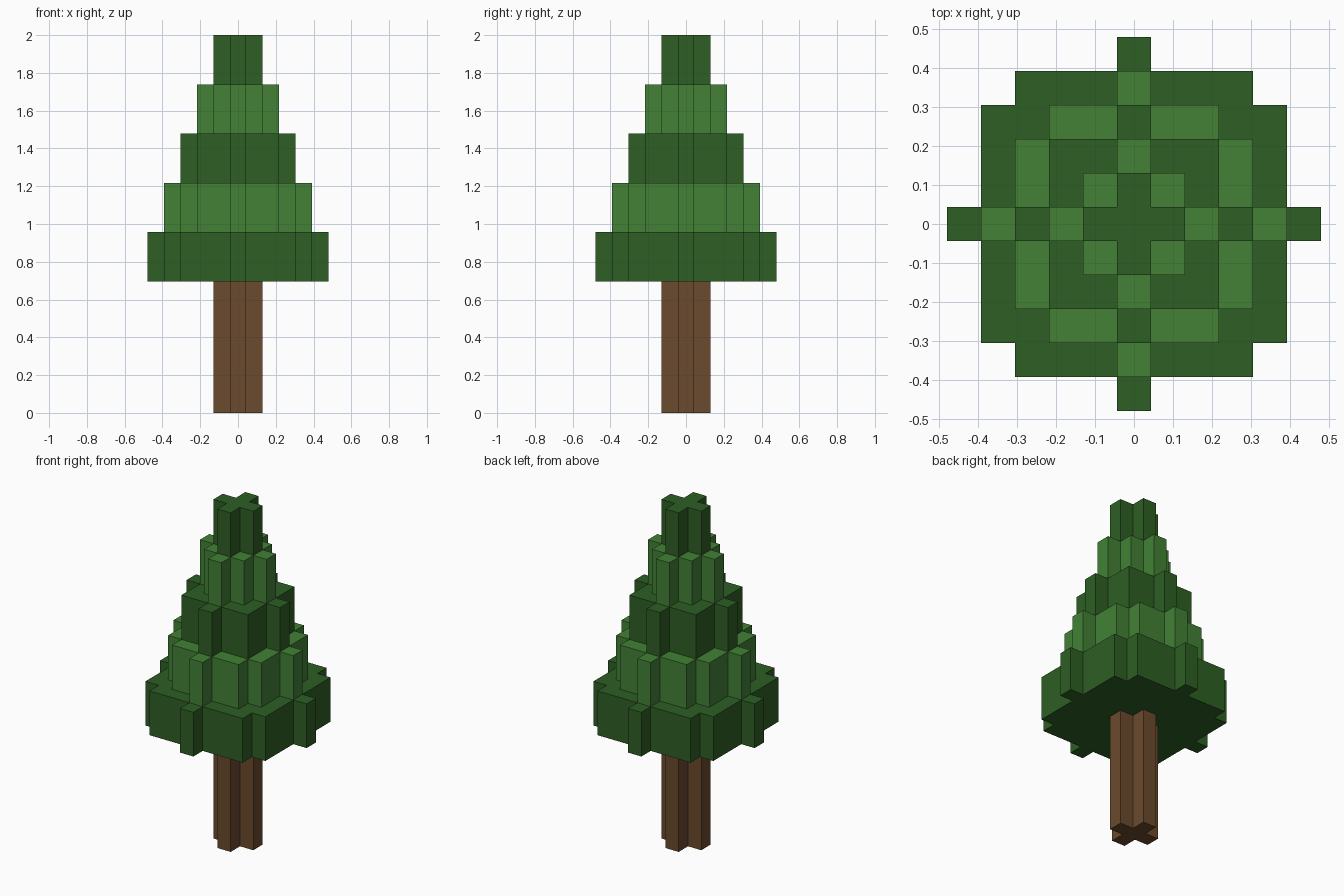
import bpy
import bmesh
from math import isqrt

cube = bpy.data.objects.get("Cube")
if cube:
    bpy.data.objects.remove(cube, do_unlink=True)

UNIT = 2 / 23  # the tree is 23 blocks tall


def material(name, rgb):
    mat = bpy.data.materials.new(name)
    mat.use_nodes = True
    mat.diffuse_color = (*rgb, 1)
    mat.node_tree.nodes["Principled BSDF"].inputs["Base Color"].default_value = (*rgb, 1)
    return mat


def block_disc(name, radius, bottom, height, mat):
    """Extrude the stepped outline of a disc made of square blocks."""
    side = []
    for row in range(-radius, radius + 1):
        half = isqrt(radius**2 - row**2) + 0.5
        side += [(half, row - 0.5), (half, row + 0.5)]
    outline = dict.fromkeys(side + [(-x, -y) for x, y in side])

    bm = bmesh.new()
    base = bm.faces.new([bm.verts.new((x * UNIT, y * UNIT, 0)) for x, y in outline])
    top = bmesh.ops.extrude_face_region(bm, geom=[base], use_keep_orig=True)["geom"]
    bmesh.ops.translate(bm, vec=(0, 0, height * UNIT),
                        verts=[v for v in top if isinstance(v, bmesh.types.BMVert)])
    bmesh.ops.recalc_face_normals(bm, faces=bm.faces)
    mesh = bpy.data.meshes.new(name)
    bm.to_mesh(mesh)
    bm.free()
    mesh.materials.append(mat)
    obj = bpy.data.objects.new(name, mesh)
    obj.location.z = bottom * UNIT
    bpy.context.collection.objects.link(obj)


bark = material("bark brown", (0.147, 0.069, 0.026))
dark = material("dark green", (0.026, 0.114, 0.017))
light = material("light green", (0.054, 0.220, 0.036))

# Trunk
block_disc("trunk", 1, 0, 8, bark)

# Foliage tiers, shrinking upward with alternating greens
for i in range(5):
    block_disc(f"foliage_tier_{i + 1}", 5 - i, 8 + 3 * i, 3, light if i % 2 else dark)
